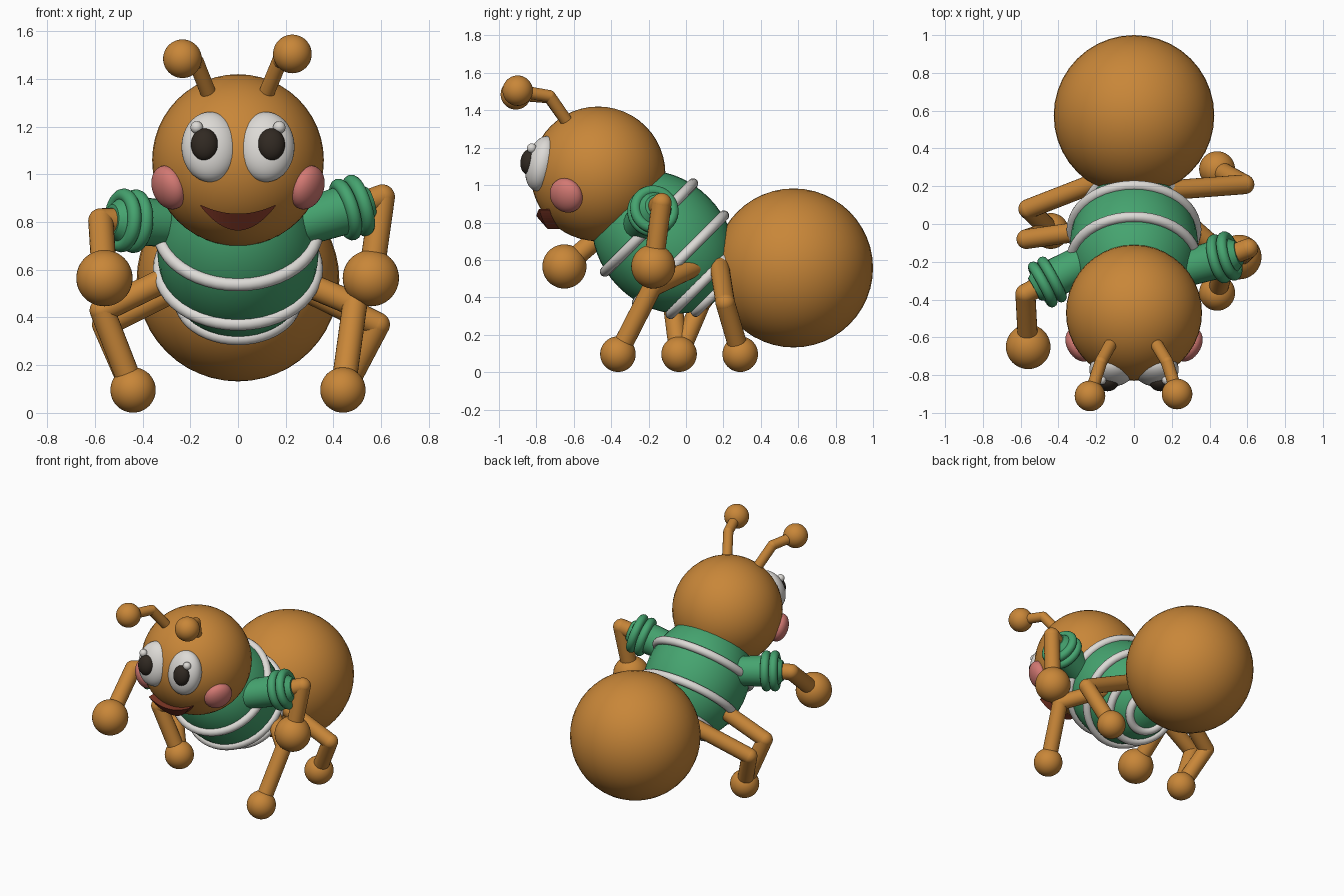
import bpy, bmesh, math
from mathutils import Vector

cube = bpy.data.objects.get("Cube")
if cube:
    bpy.data.objects.remove(cube, do_unlink=True)


def material(name, rgb):
    mat = bpy.data.materials.new(name)
    mat.use_nodes = True
    mat.diffuse_color = (*rgb, 1)
    mat.node_tree.nodes["Principled BSDF"].inputs["Base Color"].default_value = (*rgb, 1)
    return mat


ORANGE = material("amber skin", (0.58, 0.24, 0.04))
GREEN = material("green shirt", (0.06, 0.37, 0.16))
WHITE = material("off white", (0.72, 0.70, 0.67))
PINK = material("cheek pink", (0.65, 0.19, 0.17))
RED = material("mouth red", (0.22, 0.04, 0.02))
BLACK = material("pupil black", (0.03, 0.022, 0.016))


def aim(direction):
    return Vector(direction).to_track_quat('Z', 'Y').to_euler()


def finish(obj, name, mat):
    obj.name = name
    obj.data.materials.append(mat)
    for poly in obj.data.polygons:
        poly.use_smooth = True
    return obj


def ball(name, mat, loc, radii, axis=(0, 0, 1)):
    bpy.ops.mesh.primitive_uv_sphere_add(segments=40, ring_count=24, radius=1,
                                         location=loc, rotation=aim(axis))
    obj = bpy.context.object
    obj.scale = radii if isinstance(radii, tuple) else (radii,) * 3
    return finish(obj, name, mat)


def ring(name, mat, loc, axis, major, minor):
    bpy.ops.mesh.primitive_torus_add(location=loc, rotation=aim(axis), major_radius=major,
                                     minor_radius=minor, major_segments=48, minor_segments=12)
    return finish(bpy.context.object, name, mat)


def cone(name, mat, start, end, r1, r2):
    a, b = Vector(start), Vector(end)
    bpy.ops.mesh.primitive_cone_add(vertices=24, radius1=r1, radius2=r2, depth=(b - a).length,
                                    location=(a + b) / 2, rotation=aim(b - a))
    obj = finish(bpy.context.object, name, mat)
    bpy.ops.object.shade_smooth_by_angle(angle=math.radians(40))
    return obj


def limb(name, points, radius):
    """Jointed tube with a round joint at every bend."""
    for i, (a, b) in enumerate(zip(points, points[1:])):
        cone(f"{name}_segment_{i + 1}", ORANGE, a, b, radius, radius)
    for p in points[:-1]:
        ball(name + "_joint", ORANGE, p, radius)


# Main body
HEAD = Vector((0, -0.47, 1.06))
TORSO = Vector((0, -0.12, 0.695))
AXIS = Vector((0, 1, -1)).normalized()
WIDE, LONG = 0.34, 0.42
ball("abdomen", ORANGE, (0, 0.575, 0.557), 0.425)
ball("head", ORANGE, HEAD, 0.36)
ball("shirt_torso", GREEN, TORSO, (WIDE, WIDE, LONG), AXIS)

# White shirt hoops follow the torso outline
for t in (-0.11, 0.128, 0.298, 0.385):
    r = WIDE * math.sqrt(1 - (t / LONG) ** 2)
    ring("shirt_hoop", WHITE, TORSO + AXIS * t, AXIS, r + 0.005, 0.028)

# Eyes and cheeks
for s, side in ((1, "left"), (-1, "right")):
    ball(side + "_eye", WHITE, (0.117 * s, -0.77, 1.115), (0.12, 0.085, 0.15), (0, 0.25, 1))
    ball(side + "_pupil", BLACK, (0.14 * s, -0.84, 1.125), (0.057, 0.045, 0.068), (0, 0.15, 1))
    ball(side + "_eye_glint", WHITE, (0.173 * s, -0.825, 1.197), 0.026)
    cheek = Vector((0.29 * s, -0.64, 0.945))
    ball(side + "_cheek", PINK, cheek, (0.095, 0.095, 0.06), cheek - HEAD)

# Smiling mouth: crescent wrapped on the head and thickened
bm = bmesh.new()
rows = []
steps = 24
for i in range(steps + 1):
    u = 2 * i / steps - 1
    x = 0.158 * u
    z_top = 0.835 + 0.038 * u * u
    z_low = 0.765 + 0.103 * u * u
    row = []
    for radius, z in ((0.4, z_top), (0.4, z_low), (0.34, z_low), (0.34, z_top)):
        dz = z - HEAD.z
        y = HEAD.y - math.sqrt(radius ** 2 - x * x - dz * dz)
        row.append(bm.verts.new((x, y, z)))
    rows.append(row)
for a, b in zip(rows, rows[1:]):
    for k in range(4):
        n = (k + 1) % 4
        bm.faces.new((a[k], a[n], b[n], b[k]))
bm.faces.new(rows[0])
bm.faces.new(rows[-1])
bmesh.ops.recalc_face_normals(bm, faces=bm.faces)
mesh = bpy.data.meshes.new("mouth")
bm.to_mesh(mesh)
bm.free()
mouth = bpy.data.objects.new("mouth", mesh)
bpy.context.collection.objects.link(mouth)
mesh.materials.append(RED)

# Antennae
antennae = {
    "left": [(0.115, -0.63, 1.33), (0.175, -0.73, 1.475), (0.228, -0.90, 1.505)],
    "right": [(-0.12, -0.63, 1.33), (-0.175, -0.73, 1.47), (-0.233, -0.91, 1.485)],
}
for side, path in antennae.items():
    limb(side + "_antenna", path, 0.033)
    ball(side + "_antenna_tip", ORANGE, path[-1], 0.081)

# Arms: sleeve with two rolled cuffs, bare forearm and round hand
arms = {
    "left": [(0.22, -0.25, 0.78), (0.555, -0.155, 0.885), (0.605, -0.13, 0.905), (0.557, -0.175, 0.565)],
    "right": [(-0.22, -0.18, 0.79), (-0.53, -0.345, 0.81), (-0.575, -0.37, 0.805), (-0.56, -0.65, 0.565)],
}
for side, (shoulder, cuff, elbow, hand) in arms.items():
    a, b = Vector(shoulder), Vector(cuff)
    cone(side + "_sleeve", GREEN, a, a.lerp(b, 0.85), 0.095, 0.105)
    cone(side + "_sleeve_end", GREEN, a.lerp(b, 0.85), b, 0.105, 0.065)
    for t in (0.69, 0.85):
        ring(side + "_cuff", GREEN, a.lerp(b, t), b - a, 0.105, 0.029)
    limb(side + "_arm", [a.lerp(b, 0.8), elbow, hand], 0.053)
    ball(side + "_hand", ORANGE, hand, 0.118)

# Legs: hip, knee, foot
legs = {
    "left_front": [(0.24, 0.04, 0.56), (0.49, -0.18, 0.455), (0.44, -0.364, 0.096)],
    "left_back": [(0.2, 0.18, 0.56), (0.585, 0.21, 0.37), (0.44, 0.29, 0.096)],
    "right_front": [(-0.22, -0.03, 0.6), (-0.57, -0.08, 0.43), (-0.44, -0.037, 0.096)],
    "right_back": [(-0.2, 0.22, 0.55), (-0.56, 0.08, 0.37), (-0.44, -0.037, 0.096)],
}
for name, path in legs.items():
    limb(name + "_leg", path, 0.052)
    ball(name + "_foot", ORANGE, path[-1], 0.095)
